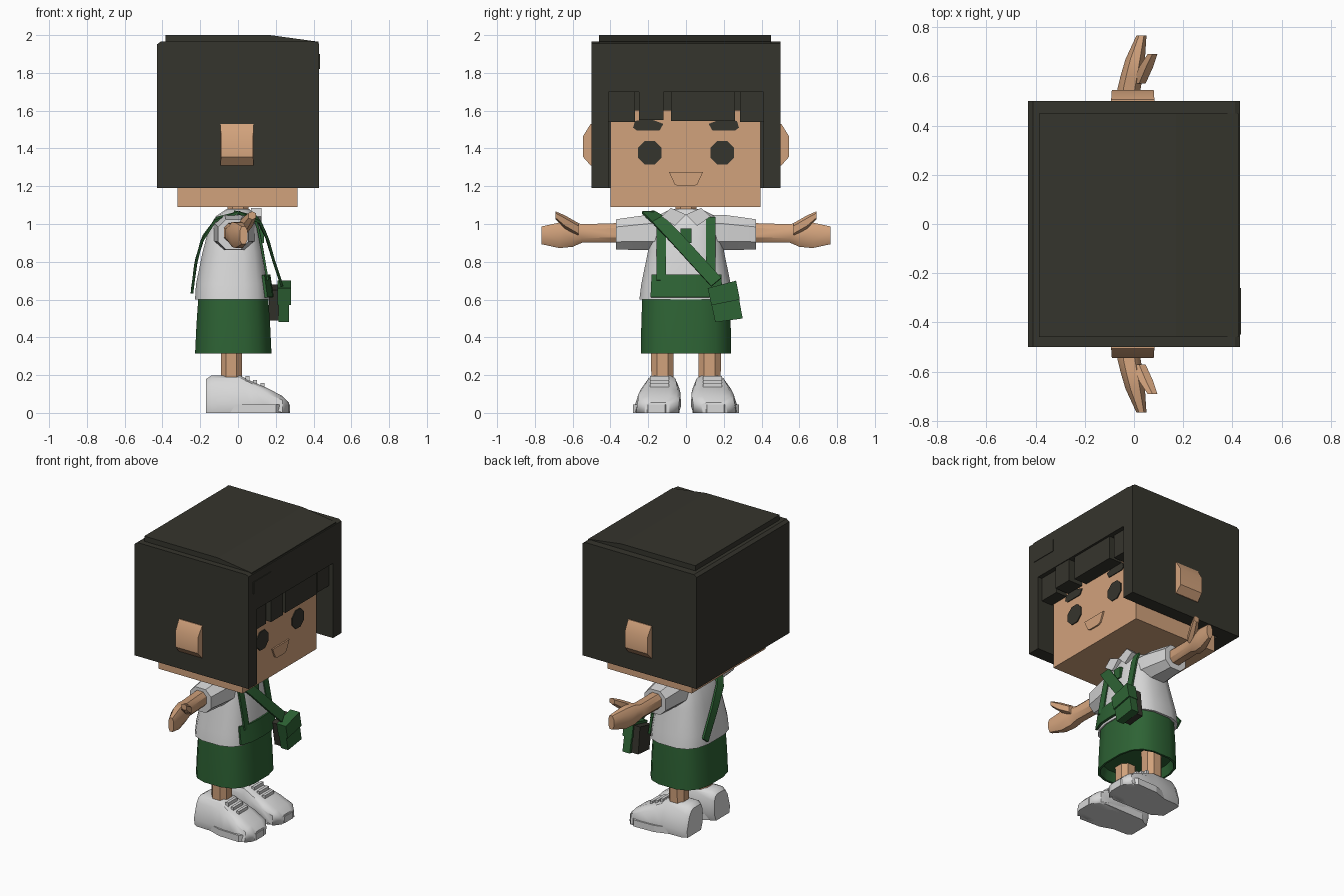
import bpy, bmesh, math
from mathutils import Vector


def material(name, r, g, b):
    m = bpy.data.materials.new(name)
    m.diffuse_color = (r, g, b, 1)
    return m


HAIR = material("dark hair", 0.036, 0.035, 0.026)
SKIN = material("skin", 0.64, 0.36, 0.2)
GREEN = material("green cloth", 0.027, 0.125, 0.035)
WHITE = material("white cloth", 0.68, 0.68, 0.68)


def finish(name, bm, mat, smooth=True):
    bmesh.ops.recalc_face_normals(bm, faces=bm.faces)
    me = bpy.data.meshes.new(name)
    bm.to_mesh(me)
    bm.free()
    me.materials.append(mat)
    ob = bpy.data.objects.new(name, me)
    bpy.context.collection.objects.link(ob)
    if smooth:
        bpy.ops.object.select_all(action='DESELECT')
        bpy.context.view_layer.objects.active = ob
        ob.select_set(True)
        bpy.ops.object.shade_smooth_by_angle(angle=math.radians(40))
    return ob


def skin_rings(bm, rings):
    """Join vertex rings with quads and cap both ends."""
    rings = [[bm.verts.new(p) for p in r] for r in rings]
    n = len(rings[0])
    for a, b in zip(rings, rings[1:]):
        for i in range(n):
            bm.faces.new((a[i], a[(i + 1) % n], b[(i + 1) % n], b[i]))
    bm.faces.new(rings[0])
    bm.faces.new(rings[-1])


def to_axis(u, v, w, axis):
    return {'x': (w, u, v), 'y': (u, w, v), 'z': (u, v, w)}[axis]


def prism(name, pts, lo, hi, axis, mat):
    bm = bmesh.new()
    skin_rings(bm, [[to_axis(u, v, w, axis) for u, v in pts] for w in (lo, hi)])
    return finish(name, bm, mat, False)


def rect(u0, u1, v0, v1):
    return [(u0, v0), (u1, v0), (u1, v1), (u0, v1)]


def loft(name, rings, axis, mat, n=8, p=0.8):
    """rings: (position on axis, centre u, centre v, half u, half v)."""
    def power(c):
        return math.copysign(abs(c) ** p, c)
    bm = bmesh.new()
    out = []
    for w, cu, cv, a, b in rings:
        angs = [2 * math.pi * (i + 0.5) / n for i in range(n)]
        out.append([to_axis(cu + a * power(math.cos(t)), cv + b * power(math.sin(t)), w, axis)
                    for t in angs])
    skin_rings(bm, out)
    return finish(name, bm, mat)


def ribbon(name, pts, normals, width, thick, mat):
    """Flat strap through pts, facing normals."""
    pts = [Vector(q) for q in pts]
    out = []
    for i, q in enumerate(pts):
        t = pts[min(i + 1, len(pts) - 1)] - pts[max(i - 1, 0)]
        nn = Vector(normals[i]).normalized()
        s = t.cross(nn).normalized() * width / 2
        h = nn * thick
        out.append([q - s, q + s, q + s + h, q - s + h])
    bm = bmesh.new()
    skin_rings(bm, out)
    return finish(name, bm, mat)


# Head, ears and neck
prism("head", rect(-0.32, 0.315, -0.4, 0.395), 1.09, 1.7, 'z', SKIN)
loft("neck", [(1.02, 0, 0, 0.06, 0.06), (1.1, 0, 0, 0.06, 0.06)], 'z', SKIN)
for s, side in ((-1, "right"), (1, "left")):
    loft(side + "_ear", [(s * 0.49, -0.005, 1.42, 0.088, 0.11), (s * 0.505, -0.005, 1.42, 0.088, 0.11),
                         (s * 0.545, -0.005, 1.41, 0.085, 0.055)], 'y', SKIN, 4, 0)

# Face details: eyes, brows, mouth
for s, side in ((-1, "right"), (1, "left")):
    prism(side + "_eye", [(s * 0.192 + 0.068 * math.cos(math.pi * (k + 0.5) / 4),
                           1.377 + 0.068 * math.sin(math.pi * (k + 0.5) / 4)) for k in range(8)],
          0.312, 0.321, 'x', HAIR)
    prism(side + "_brow", [(s * 0.28, 1.51), (s * 0.26, 1.495), (s * 0.14, 1.495),
                           (s * 0.12, 1.53), (s * 0.2, 1.56), (s * 0.27, 1.545)], 0.312, 0.321, 'x', HAIR)
prism("mouth", [(-0.09, 1.275), (-0.06, 1.21), (-0.04, 1.2), (0.04, 1.2), (0.06, 1.21), (0.09, 1.275)],
      0.313, 0.325, 'x', SKIN)

# Hair: sides and back, cap, top plate, fringe locks
prism("hair_sides", [(0.43, -0.5), (-0.43, -0.5), (-0.43, 0.5), (0.43, 0.5), (0.43, 0.41),
                     (-0.33, 0.41), (-0.33, -0.41), (0.43, -0.41)], 1.19, 1.7, 'z', HAIR)
prism("hair_cap", [(-0.43, 1.7), (0.43, 1.7), (0.43, 1.955), (0.41, 1.965), (-0.41, 1.965), (-0.43, 1.95)],
      -0.5, 0.5, 'y', HAIR)
prism("hair_top", [(-0.385, 1.95), (0.425, 1.95), (0.425, 1.965), (0.17, 2.0), (-0.385, 2.0)],
      -0.46, 0.45, 'y', HAIR)
for y0, y1, z, x in ((-0.41, -0.27, 1.54, 0.40), (-0.27, -0.245, 1.6, 0.37), (-0.25, -0.12, 1.55, 0.425),
                     (-0.12, -0.08, 1.6, 0.37), (-0.08, 0.26, 1.545, 0.415), (0.26, 0.285, 1.6, 0.37),
                     (0.285, 0.41, 1.54, 0.40)):
    prism("fringe_lock", rect(y0, y1, z, 1.7), 0.318, x, 'x', HAIR)
prism("hair_clip", rect(-0.45, -0.26, 1.82, 1.9), 0.425, 0.434, 'x', HAIR)

# Shirt body
TORSO = [(0.6, -0.03, 0.2, 0.25), (0.68, -0.03, 0.195, 0.24), (0.85, -0.025, 0.165, 0.205),
         (0.98, -0.02, 0.135, 0.19), (1.04, -0.01, 0.11, 0.16), (1.08, 0, 0.06, 0.08)]
loft("shirt", [(z, c, 0, a, b) for z, c, a, b in TORSO], 'z', WHITE, 16, 0.67)


def chest(y, z):
    """Point on the front of the shirt."""
    for lo, hi in zip(TORSO, TORSO[1:]):
        if z <= hi[0]:
            f = (z - lo[0]) / (hi[0] - lo[0])
            c, a, b = (lo[k] + f * (hi[k] - lo[k]) for k in (1, 2, 3))
            return (c + a * max(0, 1 - abs(y / b) ** 3) ** 0.33, y, z)


for s, side in ((-1, "right"), (1, "left")):
    # Sleeve, arm, hand and thumb
    loft(side + "_sleeve", [(s * 0.1, -0.02, 0.955, 0.12, 0.1), (s * 0.2, -0.02, 0.955, 0.11, 0.1),
                            (s * 0.37, -0.025, 0.945, 0.085, 0.085)], 'y', WHITE)
    loft(side + "_arm", [(s * 0.3, -0.03, 0.955, 0.05, 0.055), (s * 0.55, -0.02, 0.95, 0.05, 0.052),
                         (s * 0.6, -0.01, 0.945, 0.048, 0.07), (s * 0.67, 0.005, 0.94, 0.042, 0.072),
                         (s * 0.765, 0.03, 0.94, 0.022, 0.05)], 'y', SKIN)
    loft(side + "_thumb", [(s * 0.57, 0.02, 0.97, 0.03, 0.035), (s * 0.64, 0.05, 1.01, 0.032, 0.035),
                           (s * 0.69, 0.075, 1.045, 0.022, 0.022)], 'y', SKIN, 6)
    # Collar flap and suspender
    prism(side + "_collar", [(0, 1.05), (s * 0.06, 0.99), (s * 0.13, 1.04), (s * 0.08, 1.085)],
          0.07, 0.125, 'x', WHITE)
    zs = (0.7, 0.8, 0.9, 0.98, 1.035)
    ribbon(side + "_suspender", [chest(s * 0.13, z) for z in zs], [(1, 0, 0.25)] * 5, 0.05, 0.012, GREEN)
    # Leg and shoe
    loft(side + "_leg", [(0.15, -0.035, s * 0.125, 0.06, 0.062), (0.4, -0.035, s * 0.125, 0.06, 0.065)],
         'z', SKIN)
    shoe = loft(side + "_shoe", [(x, s * 0.155, h / 2, w, h / 2) for x, w, h in (
        (-0.17, 0.085, 0.18), (-0.14, 0.105, 0.2), (0.01, 0.11, 0.2), (0.07, 0.12, 0.17),
        (0.16, 0.125, 0.13), (0.235, 0.115, 0.09), (0.27, 0.07, 0.055))], 'x', WHITE, 12, 0.5)
    for v in shoe.data.vertices:       # narrow towards the ankle, flat sole
        v.co.y = s * 0.155 + (v.co.y - s * 0.155) * (1 - 1.8 * max(0, v.co.z - 0.05)) - s * 0.15 * v.co.z
        if v.co.z < 0.03:
            v.co.z = 0
    prism(side + "_sole", [(-0.17, s * 0.09), (-0.17, s * 0.2), (0.05, s * 0.275), (0.2, s * 0.28),
                           (0.275, s * 0.2), (0.275, s * 0.11), (0.2, s * 0.035), (-0.1, s * 0.04)],
          0, 0.045, 'z', WHITE)
    for x, z in ((0.05, 0.185), (0.09, 0.165), (0.13, 0.148)):
        prism(side + "_lace", rect(x - 0.01, x + 0.01, z - 0.02, z + 0.01),
              s * 0.09, s * 0.19, 'y', WHITE)

# Bib band and small tie
ys = [-0.18, -0.1, 0, 0.1, 0.185]
ribbon("bib_band", [chest(y, 0.67) for y in ys],
       [(1, y * 2, 0.15) for y in ys], 0.12, 0.015, GREEN)
prism("neck_tie", rect(-0.03, 0.03, 0.9, 0.975), 0.1, 0.138, 'x', GREEN)

# Shorts with a hollow hem
loft("shorts", [(z, -0.025, 0, a, b) for z, a, b in (
    (0.38, 0.18, 0.21), (0.315, 0.192, 0.227), (0.315, 0.205, 0.242), (0.46, 0.198, 0.24),
    (0.605, 0.188, 0.235))], 'z', GREEN, 16, 0.7)

# Bag strap, front and back
ribbon("bag_strap_front", [(-0.01, -0.2, 1.055), (0.1, -0.15, 1.02), (0.145, -0.06, 0.93),
                           (0.18, 0.05, 0.81), (0.22, 0.16, 0.69)],
       [(0.2, 0, 1), (1, 0, 0.8), (1, 0, 0.4), (1, 0, 0.3), (1, 0, 0.3)], 0.07, 0.014, GREEN)
ribbon("bag_strap_back", [(0.01, -0.2, 1.055), (-0.11, -0.18, 1.02), (-0.18, -0.1, 0.92),
                          (-0.215, 0.02, 0.8), (-0.235, 0.14, 0.65)],
       [(-0.2, 0, 1), (-1, 0, 0.8), (-1, 0, 0.4), (-1, 0, 0.2), (-1, 0, 0.1)], 0.06, 0.014, GREEN)

# Shoulder bag with flap
prism("bag_back", [(0.13, 0.65), (0.16, 0.49), (0.28, 0.5), (0.26, 0.68)], 0.165, 0.22, 'x', HAIR)
prism("bag", [(0.12, 0.64), (0.155, 0.48), (0.3, 0.5), (0.265, 0.69)], 0.215, 0.27, 'x', GREEN)
prism("bag_flap", [(0.115, 0.66), (0.135, 0.57), (0.285, 0.6), (0.265, 0.7)], 0.21, 0.28, 'x', GREEN)
